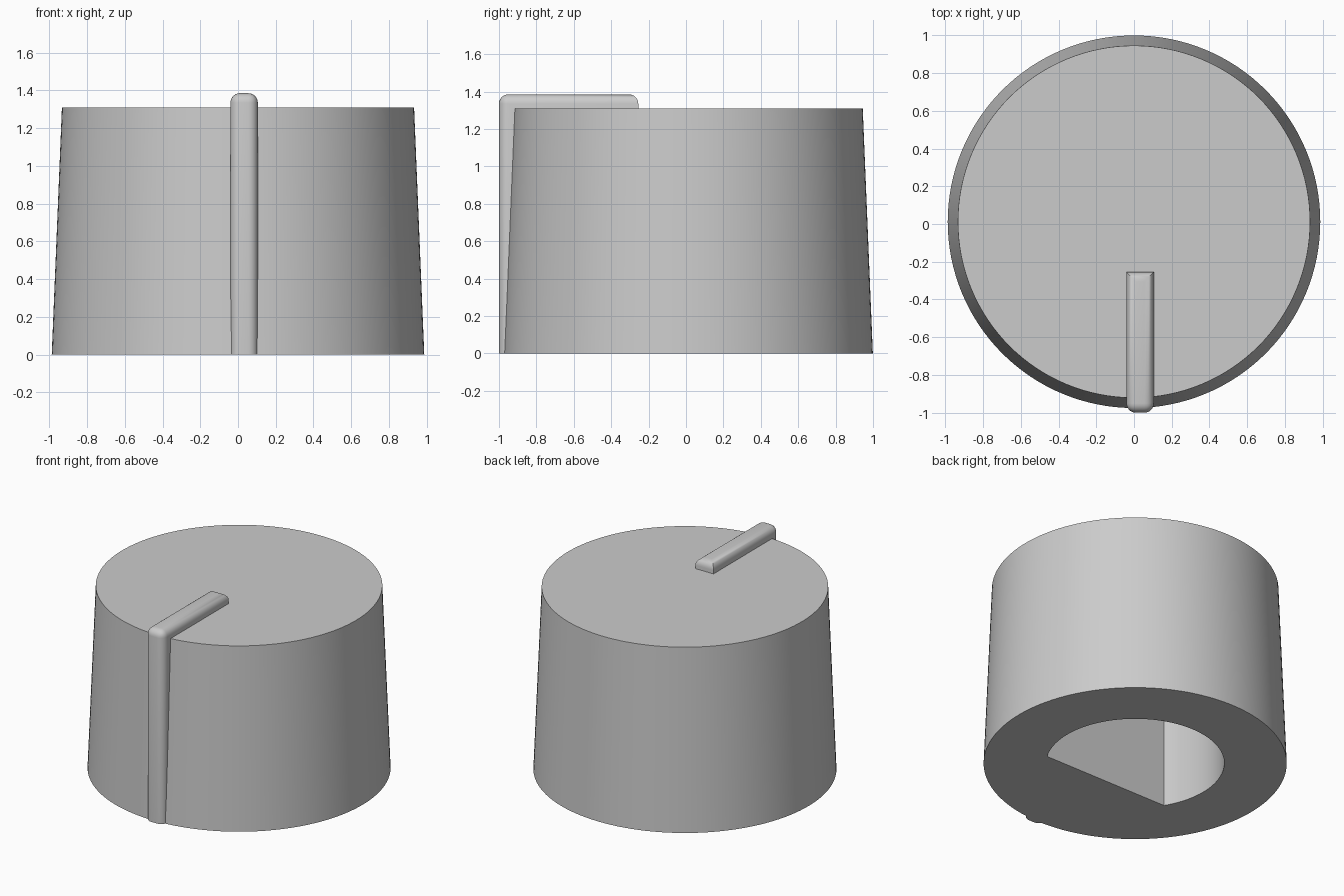
import bpy, bmesh, math

cube = bpy.data.objects.get("Cube")
if cube:
    bpy.data.objects.remove(cube, do_unlink=True)

AXIS_Y = 0.012
HEIGHT = 1.31

grey = bpy.data.materials.new("plain grey")
grey.use_nodes = True
grey.diffuse_color = (0.6, 0.6, 0.6, 1)
grey.node_tree.nodes["Principled BSDF"].inputs["Base Color"].default_value = (0.6, 0.6, 0.6, 1)


def add_object(name, bm):
    bmesh.ops.recalc_face_normals(bm, faces=bm.faces)
    mesh = bpy.data.meshes.new(name)
    bm.to_mesh(mesh)
    bm.free()
    mesh.materials.append(grey)
    obj = bpy.data.objects.new(name, mesh)
    bpy.context.collection.objects.link(obj)
    return obj


def extrude_profile(points, direction):
    """Prism made from a closed outline."""
    bm = bmesh.new()
    face = bm.faces.new([bm.verts.new(p) for p in points])
    new = bmesh.ops.extrude_face_region(bm, geom=[face])["geom"]
    verts = [v for v in new if isinstance(v, bmesh.types.BMVert)]
    bmesh.ops.translate(bm, verts=verts, vec=direction)
    return bm


def shade(obj):
    bpy.ops.object.select_all(action="DESELECT")
    obj.select_set(True)
    bpy.context.view_layer.objects.active = obj
    bpy.ops.object.shade_smooth_by_angle(angle=math.radians(35))


# Tapered knob body
bm = bmesh.new()
bmesh.ops.create_cone(bm, cap_ends=True, segments=128, radius1=0.987, radius2=0.933, depth=HEIGHT)
bmesh.ops.translate(bm, verts=bm.verts, vec=(0, AXIS_Y, HEIGHT / 2))
body = add_object("knob_body", bm)

# D-shaped shaft socket: a round bore with a flat on the front side
radius, flat, depth, steps = 0.58, 0.30, 1.0, 72
start = -math.asin(flat / radius)
sweep = math.pi - 2 * start
outline = []
for i in range(steps + 1):
    a = start + sweep * i / steps
    outline.append((radius * math.cos(a), AXIS_Y + radius * math.sin(a), -0.2))
cutter = add_object("socket_cutter", extrude_profile(outline, (0, 0, depth + 0.2)))
cutter.hide_render = True

cut = body.modifiers.new("socket", "BOOLEAN")
cut.operation = "DIFFERENCE"
cut.solver = "EXACT"
cut.object = cutter
bpy.context.view_layer.objects.active = body
bpy.ops.object.modifier_apply(modifier=cut.name)
bpy.data.objects.remove(cutter, do_unlink=True)
shade(body)

# Pointer rib: runs up the front and folds over the top
rib = [(-1, 0), (-1, 1.385), (-0.255, 1.385), (-0.255, 1.25), (-0.9, 1.25), (-0.9, 0)]
bm = extrude_profile([(-0.04, y, z) for y, z in rib], (0.145, 0, 0))
outer = [e for e in bm.edges
         if all(v.co.z > 1.3 or v.co.y < -0.95 for v in e.verts)
         and any(v.co.z > 0.1 for v in e.verts)]
bmesh.ops.bevel(bm, geom=outer, offset=0.05, segments=6, profile=0.5, affect="EDGES")
shade(add_object("pointer_rib", bm))
